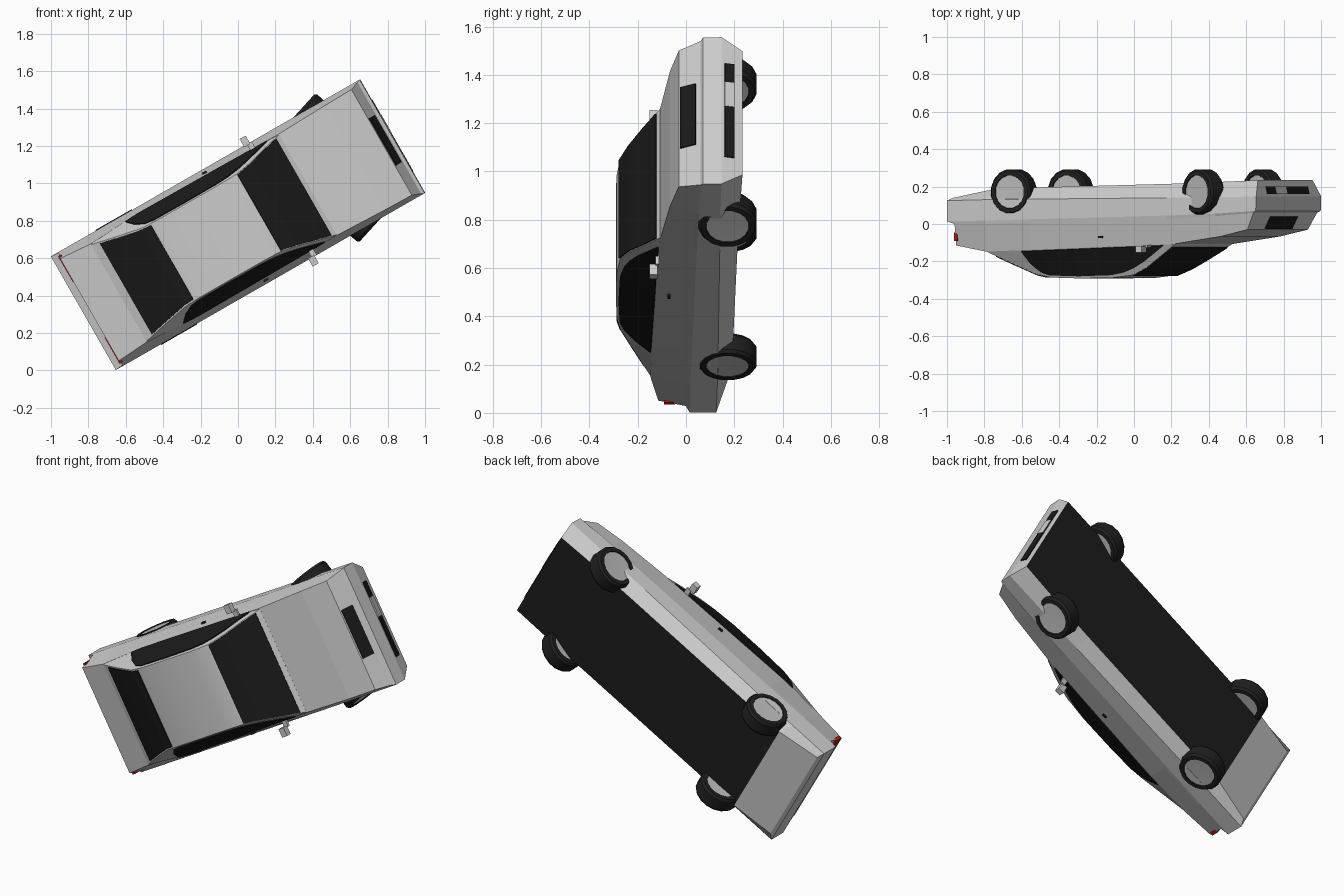
import bpy, bmesh, math
from mathutils import Matrix, Vector

if "Cube" in bpy.data.objects:
    bpy.data.objects.remove(bpy.data.objects["Cube"])


def material(name, r, g, b):
    m = bpy.data.materials.new(name)
    m.use_nodes = True
    m.diffuse_color = (r, g, b, 1)
    m.node_tree.nodes["Principled BSDF"].inputs["Base Color"].default_value = (r, g, b, 1)
    return m


BODY = material("silver_paint", .6, .6, .6)
GLASS = material("dark_glass", .01, .01, .01)
UNDER = material("underside_black", .012, .012, .012)
TYRE = material("tyre_rubber", .014, .014, .014)
RIM = material("rim_metal", .52, .52, .52)
RED = material("tail_red", .45, .01, .01)

# Car frame: u forward, v left, h up; the whole car is turned onto its side
A = math.radians(29.8)
C, S = math.cos(A), math.sin(A)
CAR = Matrix(((C, -S, 0, 0), (0, 0, -1, 0), (S, C, 0, .779), (0, 0, 0, 1)))


def make(name, verts, faces, mats, rule=None, smooth=None, thick=0, local=None):
    """Build one object from car-frame points; rule picks the material per face."""
    bm = bmesh.new()
    vs = [bm.verts.new(p) for p in verts]
    for f in faces:
        bm.faces.new([vs[i] for i in f])
    bmesh.ops.remove_doubles(bm, verts=bm.verts, dist=1e-5)
    bmesh.ops.recalc_face_normals(bm, faces=bm.faces)
    bm.normal_update()
    if rule:
        for f in bm.faces:
            f.material_index = rule(f)
    me = bpy.data.meshes.new(name)
    bm.to_mesh(me)
    bm.free()
    for m in mats:
        me.materials.append(m)
    ob = bpy.data.objects.new(name, me)
    bpy.context.collection.objects.link(ob)
    ob.matrix_world = CAR @ (local or Matrix())
    if thick:
        mod = ob.modifiers.new("thickness", "SOLIDIFY")
        mod.thickness, mod.offset = thick, 0
    if smooth:
        bpy.ops.object.select_all(action='DESELECT')
        ob.select_set(True)
        bpy.context.view_layer.objects.active = ob
        bpy.ops.object.shade_smooth_by_angle(angle=math.radians(smooth))
    return ob


def loft(halves):
    """Mirror half sections (bottom to top) into rings, skin them and cap the ends."""
    n = len(halves[0])
    verts, faces = [], []
    for half in halves:
        verts += half + [(u, -v, h) for u, v, h in reversed(half)]
    m = 2 * n
    for s in range(len(halves) - 1):
        for i in range(m):
            j = (i + 1) % m
            faces.append((s * m + i, s * m + j, (s + 1) * m + j, (s + 1) * m + i))
    for b in (0, (len(halves) - 1) * m):
        for i in range(n - 1):
            faces.append((b + i, b + i + 1, b + m - 2 - i, b + m - 1 - i))
    return verts, faces


def strip(name, left, right, mat, thick=.008):
    """Thin plate skinned between two matching rails."""
    n = len(left)
    faces = [(i, i + 1, n + i + 1, n + i) for i in range(n - 1)]
    return make(name, left + right, faces, [mat], thick=thick)


def box(name, lo, hi, mat):
    p = [(x, y, z) for x in (lo[0], hi[0]) for y in (lo[1], hi[1]) for z in (lo[2], hi[2])]
    f = [(0, 1, 3, 2), (4, 6, 7, 5), (0, 4, 5, 1), (2, 3, 7, 6), (0, 2, 6, 4), (1, 5, 7, 3)]
    return make(name, p, f, [mat])


def lerp(table, u):
    for a, b in zip(table, table[1:]):
        if u <= b[0]:
            t = max(0, (u - a[0]) / (b[0] - a[0]))
            return [p + (q - p) * t for p, q in zip(a[1:], b[1:])]
    return list(table[-1][1:])


# Lower body: half sections of sill, lower crease, upper crease, ledge, shoulder
sections = [
    [(-.935, .31, -.14), (-.953, .35, -.125), (-.953, .35, -.015), (-.908, .345, 0), (-.915, .315, .115)],
    [(-.69, .30, -.187), (-.72, .35, -.13), (-.72, .35, -.018), (-.72, .346, 0), (-.735, .302, .148)],
    [(-.45, .30, -.195), (-.45, .35, -.133), (-.45, .35, -.025), (-.45, .347, -.008), (-.45, .318, .138)],
    [(.4, .30, -.215), (.4, .35, -.14), (.4, .35, -.045), (.4, .346, -.03), (.42, .312, .108)],
    [(.7, .30, -.225), (.7, .35, -.143), (.7, .35, -.055), (.7, .346, -.042), (.72, .322, .066)],
    [(.932, .295, -.234), (.953, .35, -.147), (.95, .35, -.07), (.932, .343, -.06), (.885, .325, .03)],
]
verts, faces = loft(sections)
make("body", verts, faces, [BODY, UNDER],
     lambda f: int(f.normal.z < -.9 and f.calc_center_median().x > -.68
                   and abs(f.calc_center_median().y) < .1))

# Cabin: roof edge and belt line along the length
roof = [(-.735, .298, .149), (-.6, .268, .21), (-.46, .24, .27), (-.38, .236, .286), (-.2, .235, .291),
        (0, .235, .288), (.13, .238, .273), (.22, .255, .235), (.32, .282, .175), (.43, .308, .107)]
belt = [(-.735, .302, .146), (-.45, .318, .138), (.43, .312, .104)]
halves = []
for u, v, h in roof:
    bv, bh = lerp(belt, u)
    halves.append([(u, bv, bh - .02), (u, bv, bh), (u, v, h)])
verts, faces = loft(halves)
make("cabin", verts, faces, [BODY], smooth=25)


# Windscreen and rear window follow the roof profile
def roof_glass(name, us, inset):
    rail = []
    for u in us:
        v, h = lerp(roof, u)
        rail.append((u, v - inset, h + .002))
    strip(name, rail, [(u, -v, h) for u, v, h in rail], GLASS)


roof_glass("windscreen", [.13, .17, .22, .27, .32, .36, .405], .004)
roof_glass("rear_window", [-.69, -.6, -.53, -.46, -.405], .008)

# Side windows lie on the slope between belt and roof edge
upper = [(-.515, .148), (-.48, .21), (-.43, .256), (-.38, .273), (-.2, .278), (0, .272),
         (.08, .258), (.147, .235), (.22, .2), (.28, .164), (.355, .118)]


def on_side(u, h, side, out=.002):
    (bv, bh), (rv, rh) = lerp(belt, u), lerp(roof, u)
    t = (h - bh) / (rh - bh)
    return (u, side * (bv + (rv - bv) * t + out), h)


for side, word in ((1, "left"), (-1, "right")):
    top = [on_side(u, h, side) for u, h in upper]
    low = [on_side(u, .146 - .032 * (u + .515) / .87, side) for u, h in upper]
    strip(word + "_side_window", top, low, GLASS)
    # Door mirror with stalk
    ys = sorted((side * .343, side * .393))
    box(word + "_mirror", (.235, ys[0], .118), (.272, ys[1], .152), BODY)
    ys = sorted((side * .3, side * .35))
    box(word + "_mirror_stalk", (.255, ys[0], .112), (.285, ys[1], .126), BODY)
    # Door handle
    ys = sorted((side * .325, side * .336))
    box(word + "_door_handle", (-.03, ys[0], .064), (-.005, ys[1], .076), UNDER)
    # Tail light wrapping the corner
    ys = sorted((side * .17, side * .332))
    box(word + "_tail_light", (-.9, ys[0], .045), (-.919, ys[1], .092), RED)


# Nose plates: points at two heights on a sloping front face
def nose_plate(name, a, b, v0, v1, h0, h1, mat, out=.002):
    def at(h):
        return a[0] + (b[0] - a[0]) * (h - a[1]) / (b[1] - a[1]) + out
    strip(name, [(at(h0), v0, h0), (at(h1), v0, h1)], [(at(h0), v1, h0), (at(h1), v1, h1)], mat)


nose_plate("upper_grille", (.932, -.06), (.885, .03), -.145, .145, -.04, .024, GLASS)
nose_plate("lower_intake", (.932, -.234), (.953, -.147), -.22, .225, -.2, -.16, GLASS)
nose_plate("number_plate", (.932, -.234), (.953, -.147), .02, .135, -.2, -.16, BODY, .004)

# Wheels: revolved tyre and rim profile (radius, offset along the axle)
profile = [(0, -.042), (.088, -.044), (.09, -.048), (.113, -.048), (.123, -.034),
           (.123, .034), (.113, .048), (.09, .048), (.088, .044), (0, .042)]
SEG = 16


def wheel(name, u, v, steer):
    verts, faces = [], []
    k = len(profile)
    for s in range(SEG):
        a = 2 * math.pi * (s + .5) / SEG
        verts += [(r * math.cos(a), w, r * math.sin(a)) for r, w in profile]
        t = (s + 1) % SEG
        for i in range(k - 1):
            q = (s * k + i, s * k + i + 1, t * k + i + 1, t * k + i)
            faces.append(q)
    place = Matrix.Translation((u, v, -.172)) @ Matrix.Rotation(math.radians(steer), 4, 'Z')

    def rule(f):
        return int(max(Vector((p.co.x, p.co.z)).length for p in f.verts) < .089)
    # Collapsed hub corners become triangles when doubles merge
    make(name, verts, faces, [TYRE, RIM], rule, smooth=25, local=place)


for side, word in ((1, "left"), (-1, "right")):
    wheel("front_" + word + "_wheel", .61, side * .322, 18)
    wheel("rear_" + word + "_wheel", -.565, side * .306, 0)
